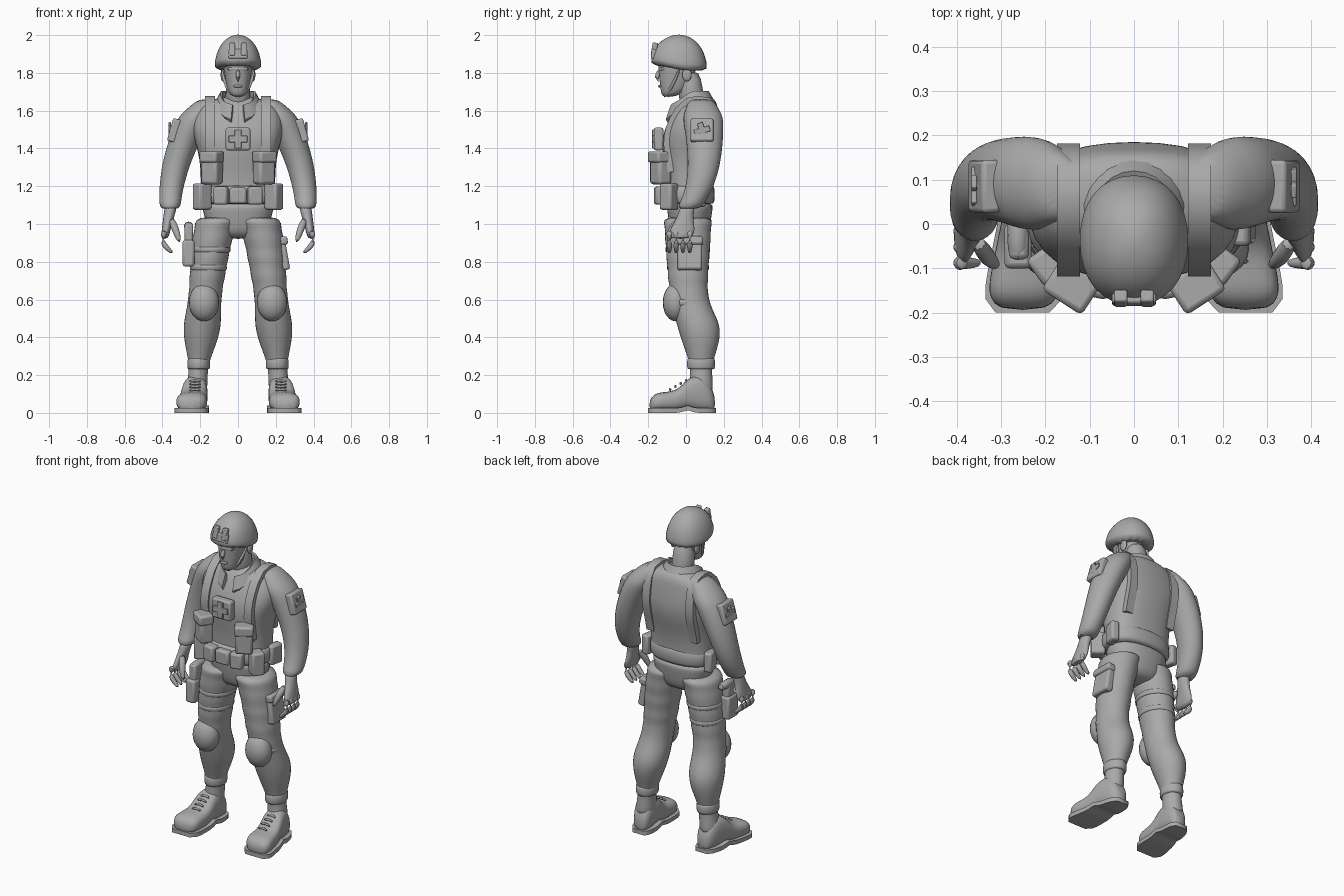
import bpy, bmesh, math
from math import sin, cos, pi, exp
from mathutils import Vector, Matrix, Euler

cube = bpy.data.objects.get("Cube")
if cube:
    bpy.data.objects.remove(cube, do_unlink=True)

GREY = (0.4, 0.4, 0.4, 1)
mat = bpy.data.materials.new("plain grey")
mat.use_nodes = True
mat.diffuse_color = GREY
mat.node_tree.nodes["Principled BSDF"].inputs["Base Color"].default_value = GREY
SIDES = ((1, "left"), (-1, "right"))


def finish(name, bm, subsurf=0, bevel=0, angle=40):
    bmesh.ops.recalc_face_normals(bm, faces=bm.faces[:])
    mesh = bpy.data.meshes.new(name)
    bm.to_mesh(mesh)
    bm.free()
    mesh.materials.append(mat)
    ob = bpy.data.objects.new(name, mesh)
    bpy.context.collection.objects.link(ob)
    if bevel:
        mod = ob.modifiers.new("bevel", 'BEVEL')
        mod.width, mod.segments = bevel, 2
    if subsurf:
        mod = ob.modifiers.new("subsurf", 'SUBSURF')
        mod.levels = mod.render_levels = subsurf
    bpy.ops.object.select_all(action='DESELECT')
    ob.select_set(True)
    bpy.context.view_layer.objects.active = ob
    bpy.ops.object.shade_smooth_by_angle(angle=math.radians(angle))
    return ob


def loft(name, rings, subsurf=1, angle=80):
    """Skin a list of closed rings and cap both ends."""
    bm = bmesh.new()
    rows = [[bm.verts.new(p) for p in ring] for ring in rings]
    count = len(rows[0])
    for lower, upper in zip(rows, rows[1:]):
        for i in range(count):
            j = (i + 1) % count
            bm.faces.new((lower[i], lower[j], upper[j], upper[i]))
    bm.faces.new(rows[0])
    bm.faces.new(rows[-1])
    return finish(name, bm, subsurf, angle=angle)


def oval(a, b, power=2, count=16):
    out = []
    for i in range(count):
        c, s = cos(math.tau * i / count), sin(math.tau * i / count)
        out.append((math.copysign(abs(c) ** (2 / power), c) * a,
                    math.copysign(abs(s) ** (2 / power), s) * b))
    return out


def level_ring(x, y, z, a, b, power=2):
    return [Vector((x + u, y + v, z)) for u, v in oval(a, b, power)]


def sweep(name, rule, steps, side=1, power=2):
    """Stack level ovals whose x, y, z and radii follow a rule of t in 0..1."""
    rings = []
    for i in range(steps + 1):
        x, y, z, a, b = rule(i / steps)
        rings.append(level_ring(side * x, y, z, a, b, power))
    return loft(name, rings)


def band(name, x, y, z, a, b, height, power=2):
    """A flat strap with rounded edges around a limb or the waist."""
    rings = [level_ring(x, y, z + k * height / 2, a * grow, b * grow, power)
             for k, grow in ((-1, .93), (-.9, 1), (.9, 1), (1, .93))]
    return loft(name, rings)


def tube(name, points, radii, side=1):
    pts = [Vector((side * x, y, z)) for x, y, z in points]
    rings = []
    for i, centre in enumerate(pts):
        along = pts[min(i + 1, len(pts) - 1)] - pts[max(i - 1, 0)]
        turn = along.to_track_quat('Z', 'Y')
        rings.append([centre + turn @ Vector((u, v, 0)) for u, v in oval(radii[i], radii[i], count=8)])
    return loft(name, rings)


def box(name, centre, size, rot=(0, 0, 0), bevel=.012):
    bm = bmesh.new()
    bmesh.ops.create_cube(bm, size=1)
    turn = Euler([math.radians(r) for r in rot]).to_matrix().to_4x4()
    bm.transform(Matrix.Translation(centre) @ turn @ Matrix.Diagonal((*size, 1)))
    return finish(name, bm, bevel=bevel)


def ball(name, centre, size):
    bm = bmesh.new()
    bmesh.ops.create_uvsphere(bm, u_segments=20, v_segments=12, radius=1)
    bm.transform(Matrix.Translation(centre) @ Matrix.Diagonal((*size, 1)))
    return finish(name, bm, angle=80)


def cross(name, centre, length, rot=(0, 0, 0)):
    box(name + "_upright", centre, (length * .36, .012, length), rot, .003)
    box(name + "_bar", centre, (length, .012, length * .36), rot, .003)


def hump(t, centre, width):
    return exp(-((t - centre) / width) ** 2)


# Rules for the main body shapes
def shirt(t):
    a = .08 + (.12 + .05 * hump(t, .75, .25)) * (1 - t ** 10) ** .5
    b = .07 + (.055 + .035 * hump(t, .6, .25)) * (1 - t ** 6) ** .5
    return 0, .02 + .05 * t ** 3, 1.1 + .58 * t, a, b


def seat(t):
    grow = t ** .4
    return 0, .02, .92 + .2 * t, .1 + .1 * grow, .07 + .058 * grow


def head(t):
    grow = t ** .4
    b = .03 + .08 * grow
    return 0, b - .125 - .025 * t ** .5, 1.672 + .2 * t, .03 + .052 * grow, b


def sleeve(t):
    a = .105 - .05 * t - .05 * hump(t, 0, .1)
    return (.15 + .21 * sin(t * pi / 2) ** .8, .08 + .02 * sin(pi * t) - .07 * t ** 5,
            1.665 - .59 * t, a, a * 1.15)


def palm(t):
    return .354 + .036 * t, .01 - .04 * t, 1.1 - .18 * t, .034 - .014 * t, .04 + .03 * hump(t, .8, .3)


def trouser_leg(t):
    folds = .003 * sin(60 * t) if t < .45 else 0
    a = .115 - .06 * t + .022 * hump(t, .63, .12) - .012 * hump(t, .85, .08) + folds
    return .1 + .12 * t ** .6, .01 + .07 / (1 + exp(11 - 20 * t)), 1.04 - .94 * t, a, a * 1.14


# Torso, head and neck
sweep("shirt", shirt, 14, power=2.6)
sweep("trouser_seat", seat, 5, power=2.3)
band("belt", 0, .012, 1.155, .212, .143, .1, 2.4)
tube("neck", [(0, .04, 1.6), (0, .025, 1.7), (0, .01, 1.82)], [.08, .07, .07])
sweep("head", head, 8, power=2.2)
tube("nose", [(0, -.14, 1.82), (0, -.158, 1.77), (0, -.145, 1.752)], [.01, .018, .012])
for name, z, half, r in (("mouth", 1.73, .025, .008), ("brow", 1.82, .06, .013)):
    tube(name, [(-half, half / 2 - .145, z), (0, -.145, z), (half, half / 2 - .145, z)], [r] * 3)

# Helmet with a raised front brim
shell = []
for i in range(8):
    h = sin(pi / 2 * i / 7.3)
    a = .128 * (1 - h ** 2.3) ** .5
    ring = level_ring(0, -.037, 1.8 + .203 * h, a, a * 1.2, 2.2)
    for v in ring:
        v.z += .035 * (1 - h) * min(1, max(0, -v.y / .15))
    shell.append(ring)
loft("helmet", shell)
box("helmet_mount", (0, -.17, 1.9), (.1, .025, .05), (-8, 0, 0), .006)

# Open folded collar with pointed front corners
bm = bmesh.new()
rows = []
for i in range(21):
    turn = math.radians(15 + 330 * i / 20)
    front = max(0, cos(turn))
    corner = max(0, abs(i - 10) - 6) / 4
    row = []
    for r, z in ((.08, 1.62), (.08, 1.7), (.09, 1.705), (.118, 1.655), (.108, 1.64)):
        drop = .075 * front + (.03 * corner if r > .1 else 0)
        reach = r + .025 * front
        row.append(bm.verts.new((sin(turn) * reach, .03 - cos(turn) * reach, z - drop)))
    rows.append(row)
for this, following in zip(rows, rows[1:]):
    for k in range(5):
        m = (k + 1) % 5
        bm.faces.new((this[k], this[m], following[m], following[k]))
bm.faces.new(rows[0])
bm.faces.new(rows[-1])
finish("collar", bm, angle=50)

# Strap path that hugs the shirt up the front, over the top and down the back
strap_x = .148
front_path, back_path = [], []
for i in range(9):
    x, y, z, a, b = shirt(.3 + .66 * i / 8)
    depth = b * (1 - (strap_x / a) ** 2.6) ** (1 / 2.6)
    front_path.append(Vector((strap_x, y - depth, z)))
    back_path.insert(0, Vector((strap_x, y + depth, z)))
crest = (front_path[-1] + back_path[0]) / 2 + Vector((0, 0, .01))
path = front_path + [crest] + back_path

# Chest badge, straps, pouches and belt kit
box("chest_badge", (0, -.145, 1.45), (.13, .05, .12), bevel=.01)
cross("chest_cross", (0, -.173, 1.45), .1)
box("buckle_pouch", (0, -.14, 1.15), (.09, .05, .085))
for s, side in SIDES:
    rings = []
    for i, p in enumerate(path):
        along = path[min(i + 1, len(path) - 1)] - path[max(i - 1, 0)]
        out = Vector((0, -along.z, along.y)).normalized()
        centre, half = Vector((s * p.x, p.y, p.z)), Vector((.026, 0, 0))
        top, under = centre + out * .012, centre - out * .02
        rings.append([top + half, top - half, under - half, under + half])
    loft(side + "_shoulder_strap", rings, subsurf=0, angle=45)

    turn = (0, 0, s * 33)
    box(side + "_chest_pouch", (s * .137, -.135, 1.29), (.1, .08, .16), turn, .016)
    box(side + "_chest_pouch_flap", (s * .14, -.14, 1.355), (.108, .088, .06), turn)
    box(side + "_front_pouch", (s * .09, -.135, 1.15), (.075, .06, .095), (0, 0, s * 12))
    box(side + "_hip_pouch", (s * .19, -.09, 1.145), (.075, .08, .14), (0, 0, s * 55))
    box(side + "_rear_pouch", (s * .208, .06, 1.15), (.05, .085, .12), (0, 0, s * -12))

    # Ears, chin straps and helmet clips
    ball(side + "_ear", (s * .08, .005, 1.79), (.012, .025, .035))
    tube(side + "_chin_strap", [(.088, -.03, 1.83), (.065, -.08, 1.71), (0, -.12, 1.668)], [.009] * 3, s)
    box(side + "_mount_clip", (s * .03, -.168, 1.925), (.03, .028, .07), (-10, 0, 0), .005)

    # Arms, hands and curled fingers
    sweep(side + "_sleeve", sleeve, 14, s)
    sweep(side + "_palm", palm, 5, s)
    for k in range(4):
        y = .02 - .036 * k
        curl = [i / 4 for i in range(5)]
        tube(f"{side}_finger_{k + 1}",
             [(.385 + .035 * sin(pi * u) - .04 * u, y, .965 - .12 * u) for u in curl],
             [.019 - .009 * u ** 3 for u in curl], s)
    tube(side + "_thumb", [(.355, -.035, 1.03), (.33, -.08, .97), (.308, -.095, .9)], [.02, .023, .011], s)
    box(side + "_sleeve_patch", (s * .338, .085, 1.495), (.045, .12, .125), (0, s * -16, 0), .01)
    cross(side + "_sleeve_cross", (s * .361, .085, 1.495), .085, (0, s * -16, 90))

    # Trouser legs, knee pads and boot cuffs
    sweep(side + "_trouser_leg", trouser_leg, 26, s)
    ball(side + "_knee_pad", (s * .18, -.055, .585), (.08, .068, .1))
    band(side + "_knee_strap", s * .18, .01, .585, .088, .1, .035)
    band(side + "_boot_cuff", s * .208, .08, .26, .062, .076, .06)

    # Boots with a raised arch between heel and ball
    upper, sole = [], []
    for i in range(13):
        t = i / 12
        taper = 1 - .4 * abs(2 * t - 1) ** 8
        x, y = s * (.215 + .037 * t), .155 - .35 * t
        width = (.055 + .035 * t) * taper
        height = (.1 + .09 * hump(t, .25, .25)) * taper
        arch = .014 * hump(t, .42, .08)
        upper.append([Vector((x + u, y, arch + .01 + height / 2 + v))
                      for u, v in oval(width, height / 2, 2.8)])
        edge = width + .007
        sole.append([Vector((x + u, y * 1.025, z)) for u, z in
                     ((-edge, arch), (edge, arch), (edge, arch + .025), (-edge, arch + .025))])
    loft(side + "_boot", upper)
    loft(side + "_boot_sole", sole, subsurf=0)
    for k in range(4):
        y, z = -.028 * k, .165 - .016 * k
        tube(f"{side}_lace_{k + 1}", [(.195, y, z), (.228, y, z + .012), (.26, y, z)], [.007] * 3, s)

# Thigh kit: cargo pocket on the left, holster on the right
box("cargo_pocket", (.237, .02, .84), (.05, .13, .17), (0, -10, 0))
box("cargo_pocket_flap", (.233, .02, .91), (.06, .14, .045), (0, -10, 0))
box("holster", (-.262, -.05, .845), (.062, .1, .14))
box("holster_neck", (-.26, -.045, .94), (.045, .07, .13))
tube("pistol_grip", [(-.262, -.085, .985), (-.262, -.03, .99), (-.262, .05, .985)], [.024, .028, .024])
for place, z in (("upper", .865), ("lower", .77)):
    x, y, z, a, b = trouser_leg((1.04 - z) / .94)
    band(place + "_holster_strap", -x, y, z, a * 1.06, b * 1.06, .035)
